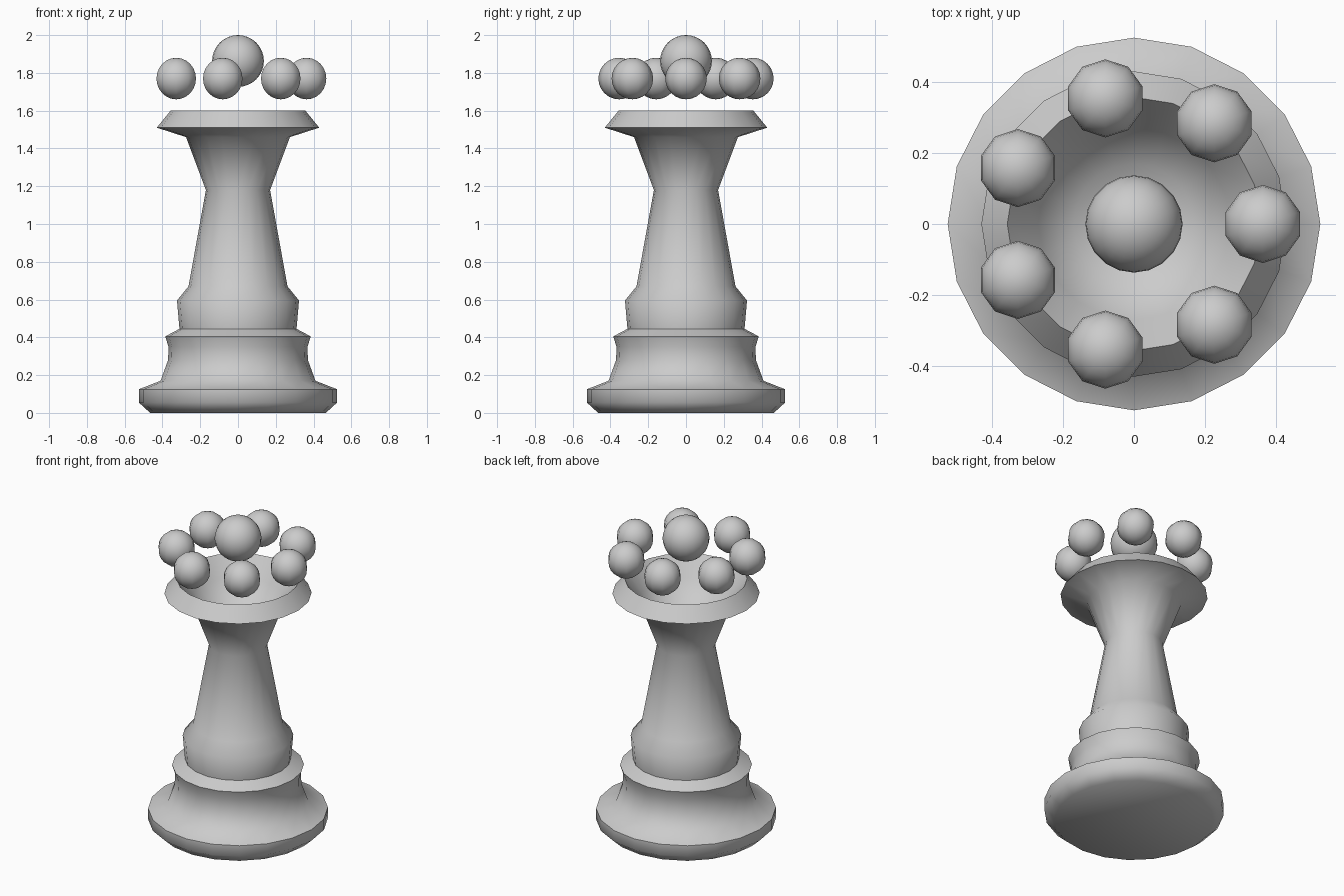
import bpy, bmesh
from math import cos, sin, pi, radians
from mathutils import Matrix

if "Cube" in bpy.data.objects:
    bpy.data.objects.remove(bpy.data.objects["Cube"])

def finish(name, bm, angle):
    bmesh.ops.recalc_face_normals(bm, faces=bm.faces)
    me = bpy.data.meshes.new(name)
    bm.to_mesh(me)
    bm.free()
    me.shade_smooth()
    me.set_sharp_from_angle(angle=radians(angle))
    ob = bpy.data.objects.new(name, me)
    bpy.context.collection.objects.link(ob)
    return ob

def lathe(name, profile, sides):
    bm = bmesh.new()
    rings = [[bm.verts.new((r * cos(2 * pi * i / sides), r * sin(2 * pi * i / sides), z))
              for i in range(sides)] for r, z in profile]
    for a, b in zip(rings, rings[1:]):
        for i in range(sides):
            j = (i + 1) % sides
            bm.faces.new((a[i], a[j], b[j], b[i]))
    bm.faces.new(rings[0][::-1])
    bm.faces.new(rings[-1])
    return finish(name, bm, 58)

def ball(name, radius, x, y, z, segments, rings):
    bm = bmesh.new()
    bmesh.ops.create_uvsphere(bm, u_segments=segments, v_segments=rings, radius=radius,
                              matrix=Matrix.Translation((x, y, z)))
    return finish(name, bm, 80)

# turned body: base, collars, neck, crown lip, then down into the hollow cup
lathe("body", [
    (0.465, 0.0), (0.525, 0.055), (0.525, 0.125), (0.41, 0.17),
    (0.37, 0.28), (0.368, 0.35), (0.385, 0.405), (0.31, 0.445),
    (0.323, 0.595), (0.262, 0.67), (0.17, 1.18), (0.275, 1.46),
    (0.43, 1.51), (0.357, 1.6), (0.27, 1.48), (0.17, 1.34),
], 20)

# large floating centre ball
ball("centre_ball", 0.137, 0, 0, 1.863, 20, 16)

# ring of seven crown balls
for k in range(7):
    a = 2 * pi * k / 7
    ball(f"crown_ball_{k + 1}", 0.11, 0.363 * cos(a), 0.363 * sin(a), 1.77, 10, 12)
